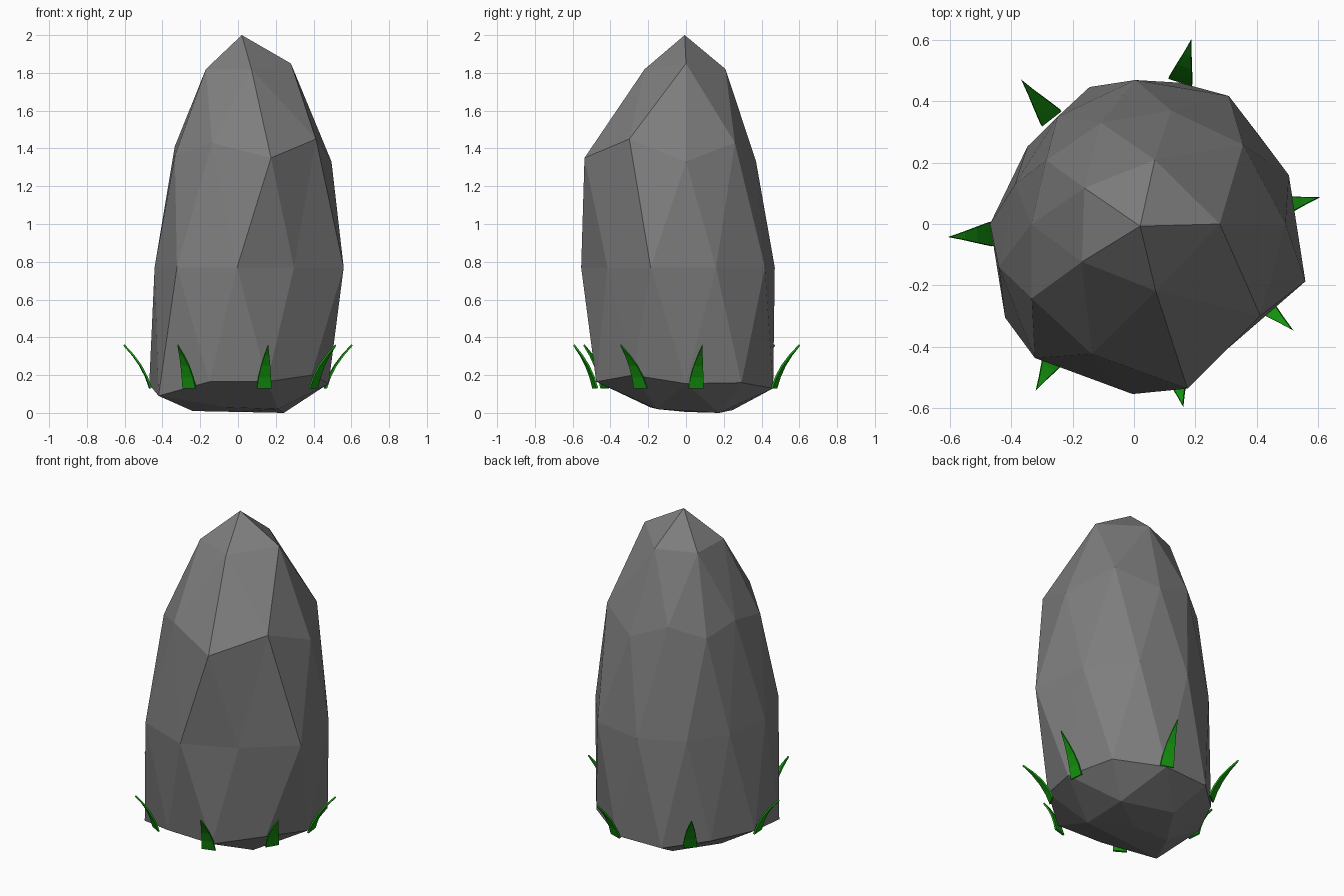
import bpy, bmesh, math

if "Cube" in bpy.data.objects:
    bpy.data.objects.remove(bpy.data.objects["Cube"])


def material(name, rgb):
    m = bpy.data.materials.new(name)
    m.diffuse_color = (*rgb, 1)
    m.use_nodes = True
    m.node_tree.nodes["Principled BSDF"].inputs["Base Color"].default_value = m.diffuse_color
    return m


stone = material("dark_stone", (.205, .205, .205))
green = material("grass_green", (.008, .32, .005))

# Rock: icosphere whose vertex rings are reshaped (start angle, radii, heights), top to bottom
RINGS = [
    (0, [.28, .22, .20, .21, .23], [1.85, 1.82, 1.82, 1.82, 1.82]),
    (0, [.495, .44, .39, .347, .354, .335, .413, .446, .565, .51],
        [1.33, 1.43, 1.33, 1.43, 1.36, 1.41, 1.36, 1.43, 1.35, 1.45]),
    (17.5, [.53, .52, .47, .43, .41, .463, .544, .555, .51, .59], [.77] * 10),
    (0, [.48, .50, .485, .47, .43, .47, .52, .49, .50, .48],
        [.155, .16, .13, .125, .15, .15, .09, .165, .165, .20]),
    (36, [.30, .26, .24, .20, .26], [0, .015, .01, .03, .02]),
]


def band(v):
    # ring index from the unit sphere height; -1 is the tip, 5 the underside pole
    return sum(v.co.z < t for t in (.95, .7, .3, -.3, -.7, -.95)) - 1


bm = bmesh.new()
bmesh.ops.create_icosphere(bm, subdivisions=2, radius=1)
placed = {}
for v in bm.verts:
    b = band(v)
    if b == -1:
        placed[v] = (.02, -.007, 2)
    elif b == 5:
        placed[v] = (0, 0, .005)
    else:
        start, radii, heights = RINGS[b]
        n = len(radii)
        ang = math.degrees(math.atan2(v.co.y, v.co.x))
        i = round((ang - start) / (360 / n)) % n
        a = math.radians(start + i * 360 / n)
        placed[v] = (radii[i] * math.cos(a), radii[i] * math.sin(a), heights[i])
for v, co in placed.items():
    v.co = co
bmesh.ops.recalc_face_normals(bm, faces=bm.faces)
mesh = bpy.data.meshes.new("rock")
bm.to_mesh(mesh)
bm.free()
mesh.materials.append(stone)
bpy.context.collection.objects.link(bpy.data.objects.new("rock", mesh))

# Grass blades: thin tapered strips curling outward around the foot
# fraction of the way out, height, half width
PROFILE = [(0, .13, .04), (.15, .19, .034), (.37, .25, .025), (.65, .305, .013)]
# angle, base radius, tip radius, sideways lean of the tip
BLADES = [(6.5, .465, .61, .018), (72, .49, .63, .008), (128, .44, .595, .0), (184, .465, .606, 0),
          (239, .50, .628, .005), (286, .50, .615, -.01), (329, .465, .622, -.03)]
for k, (deg, r0, r1, lean) in enumerate(BLADES):
    a = math.radians(deg)

    def at(r, s, z):
        return (r * math.cos(a) - s * math.sin(a), r * math.sin(a) + s * math.cos(a), z)

    verts = []
    for t, z, w in PROFILE:
        r = r0 + (r1 - r0) * t
        verts += [at(r, lean * t - w, z), at(r, lean * t + w, z)]
    verts.append(at(r1, lean, .36))
    faces = [(i, i + 1, i + 3, i + 2) for i in (0, 2, 4)] + [(6, 7, 8)]
    m = bpy.data.meshes.new(f"grass_blade_{k + 1}")
    m.from_pydata(verts, [], faces)
    m.materials.append(green)
    blade = bpy.data.objects.new(m.name, m)
    bpy.context.collection.objects.link(blade)
    thick = blade.modifiers.new("thickness", 'SOLIDIFY')
    thick.thickness = .01
    thick.offset = 0
